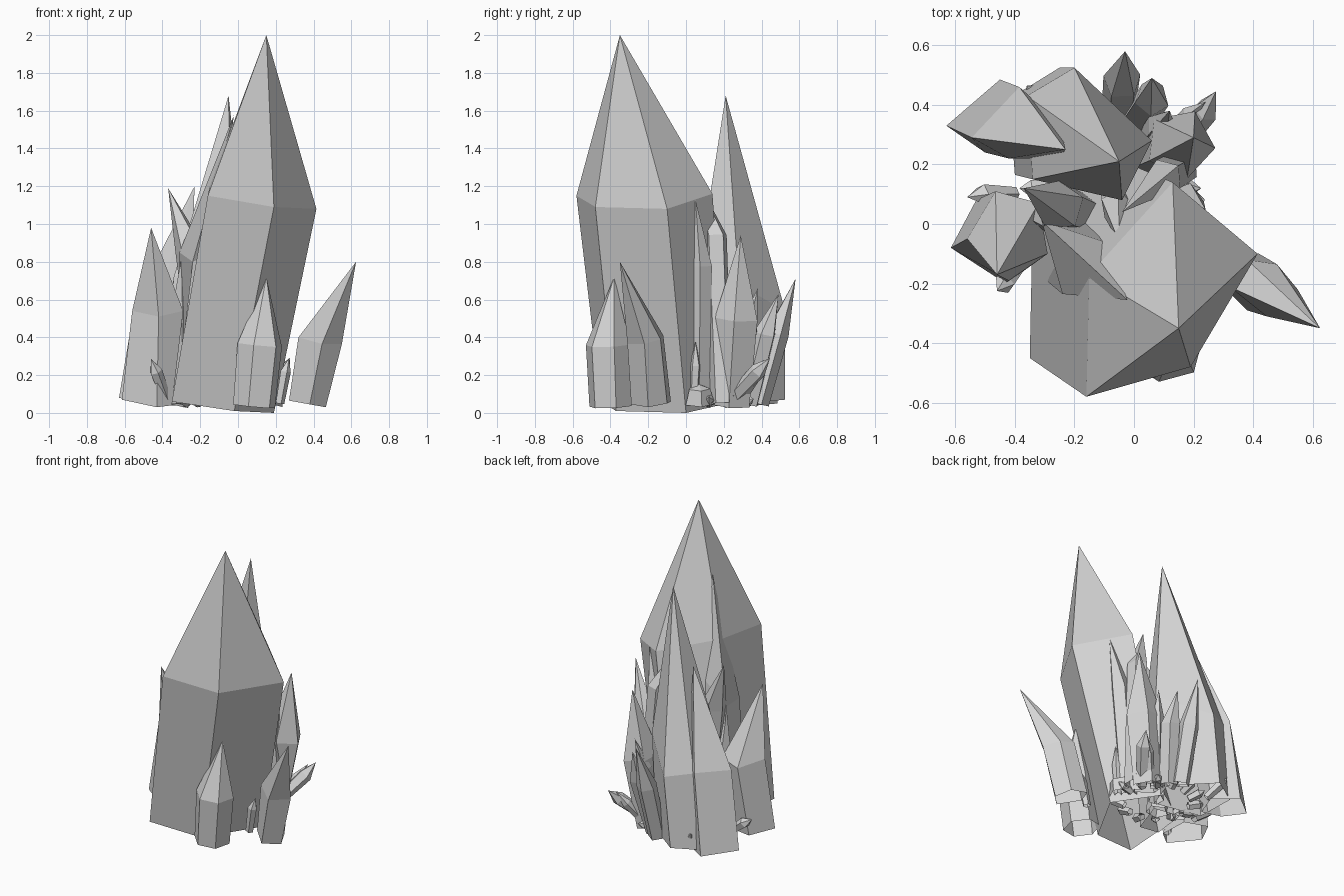
import bpy, bmesh, math, random
from mathutils import Vector

random.seed(4)
stone = bpy.data.materials.new("grey crystal")
stone.diffuse_color = (0.66, 0.66, 0.66, 1)


def build(name, base, shoulder, tip):
    """Hollow crystal, open below, from a base ring, a shoulder ring and a tip."""
    bm = bmesh.new()
    low = [bm.verts.new(p) for p in base]
    high = [bm.verts.new(p) for p in shoulder]
    top = bm.verts.new(tip)
    n = len(low)
    floor = bm.faces.new(low)
    for i in range(n):
        j = (i + 1) % n
        bm.faces.new((low[i], low[j], high[j], high[i]))
        bm.faces.new((high[i], high[j], top))
    bmesh.ops.recalc_face_normals(bm, faces=bm.faces)
    bmesh.ops.delete(bm, geom=[floor], context='FACES_ONLY')
    mesh = bpy.data.meshes.new(name)
    bm.to_mesh(mesh)
    bm.free()
    mesh.materials.append(stone)
    bpy.context.collection.objects.link(bpy.data.objects.new(name, mesh))


def crystal(name, base, shoulder, tip, r0, r1, sides=5, turn=0.0):
    """Crystal whose rings lie square to the line from base to shoulder."""
    base, shoulder = Vector(base), Vector(shoulder)
    q = Vector((0, 0, 1)).rotation_difference(shoulder - base)

    def ring(c, r):
        angles = [math.radians(turn) + math.tau * i / sides for i in range(sides)]
        return [c + q @ Vector((r * math.cos(a), r * math.sin(a), 0)) for a in angles]
    build(name, ring(base, r0), ring(shoulder, r1), tip)


# Two largest crystals, with uneven five-sided rings
build("main_crystal",
      [(-.35, -.45, .06), (-.02, -.37, .01), (.19, 0, 0), (-.06, .22, .05), (-.34, .02, .08)],
      [(-.16, -.58, 1.15), (.19, -.48, 1.09), (.415, -.1, 1.08), (.13, .14, 1.16), (-.15, -.17, 1.2)],
      (.15, -.35, 2))
build("rear_tall_crystal",
      [(-.25, .525, .07), (.0, .32, .05), (-.08, .1, .05), (-.4, .165, .05), (-.42, .42, .06)],
      [(-.2, .525, .54), (.06, .28, .68), (-.04, .08, .85), (-.34, .15, .72), (-.36, .43, .57)],
      (-.05, .21, 1.68))

# Left side crystals
build("left_rear_crystal",
      [(-.63, .33, .08), (-.45, .485, .05), (-.3, .38, .04), (-.36, .22, .04), (-.5, .24, .05)],
      [(-.545, .29, .59), (-.385, .46, .59), (-.25, .34, .6), (-.25, .22, .62), (-.42, .22, .61)],
      (-.23, .25, 1.2))
build("left_front_crystal",
      [(-.615, -.08, .07), (-.43, -.2, .03), (-.35, -.14, .04), (-.37, .04, .05), (-.53, .08, .06)],
      [(-.56, -.05, .54), (-.42, -.19, .51), (-.29, -.1, .54), (-.32, .07, .53), (-.465, .11, .51)],
      (-.46, -.17, .98))

# Slender crystals wedged between the large ones
build("inner_tall_crystal",
      [(-.33, -.16, .05), (-.2, -.18, .05), (-.12, .05, .05), (-.3, .08, .05)],
      [(-.24, -.235, .8), (-.12, -.15, .85), (-.1, -.06, .95), (-.31, .01, .85)],
      (-.022, -.255, 1.575))
crystal("inner_left_crystal", (-.16, .03, .05), (-.25, .06, .86), (-.37, .12, 1.19), .07, .085, 5, 20)
crystal("inner_left_spike", (-.3, .08, .05), (-.29, .03, .55), (-.3, -.01, .82), .05, .06, 5, 50)
crystal("inner_rear_crystal", (-.06, .14, .05), (-.06, .06, .75), (-.05, -.06, 1.08), .05, .055, 5, 10)
crystal("inner_right_crystal", (.16, .19, .05), (.1, .155, .94), (-.04, .04, 1.27), .06, .065, 5, 40)
crystal("inner_edge_crystal", (.1, .07, .05), (.17, .075, .78), (.24, .05, 1.13), .06, .065, 5, 0)

# Front and right crystals
build("right_crystal",
      [(.27, -.18, .065), (.38, -.29, .045), (.465, -.2, .03), (.42, -.1, .05), (.31, -.08, .06)],
      [(.32, -.21, .4), (.445, -.31, .365), (.55, -.22, .365), (.48, -.135, .39), (.38, -.12, .41)],
      (.625, -.35, .8))
crystal("front_crystal", (.085, -.4, .035), (.115, -.412, .36), (.15, -.38, .72), .115, .122, 6, 15)

# Rear right fan of crystals
crystal("rear_right_crystal", (.09, .24, .04), (.155, .27, .5), (.2, .29, .94), .105, .12, 5, 65)
crystal("rear_crystal_1", (-.05, .38, .05), (-.04, .48, .42), (-.03, .58, .71), .06, .065, 5, 20)
crystal("rear_crystal_2", (.0, .33, .05), (.06, .42, .42), (.06, .49, .63), .06, .06, 5, 50)
crystal("rear_crystal_3", (.04, .26, .05), (.09, .33, .45), (.12, .38, .66), .045, .05, 5, 0)
crystal("rear_low_crystal", (.12, .22, .05), (.24, .38, .22), (.275, .445, .29), .035, .045, 5, 30)
crystal("rear_low_spike", (.1, .28, .05), (.19, .37, .2), (.24, .41, .28), .025, .03, 5, 70)

# Short spikes at the foot
crystal("foot_spike_left", (-.37, -.12, .05), (-.435, -.2, .22), (-.46, -.225, .285), .025, .035, 5, 0)
crystal("foot_spike_outer", (-.4, .1, .06), (-.51, .1, .15), (-.56, .09, .18), .025, .035, 5, 0)
crystal("foot_spike_back", (-.28, .36, .05), (-.34, .44, .14), (-.36, .465, .17), .025, .03, 5, 0)
crystal("foot_spike_right", (.22, -.19, .05), (.25, -.2, .22), (.27, -.2, .29), .025, .03, 5, 0)
crystal("foot_spike_rear", (.16, .04, .05), (.18, .05, .25), (.19, .05, .38), .025, .03, 5, 40)
crystal("foot_stub", (.16, .07, .05), (.18, .07, .13), (.18, .07, .15), .08, .06, 5, 10)

# Broken chips under the cluster
for i in range(14):
    a = math.tau * i / 14
    x, y = -.08 + .2 * math.cos(a), .12 + .2 * math.sin(a)
    d = Vector((math.cos(a), math.sin(a), random.uniform(.2, .7))) * .07
    b = Vector((x, y, .05))
    crystal(f"chip_{i + 1}", b, b + d, b + d * 1.5, .025, .03, 5, random.uniform(0, 72))
